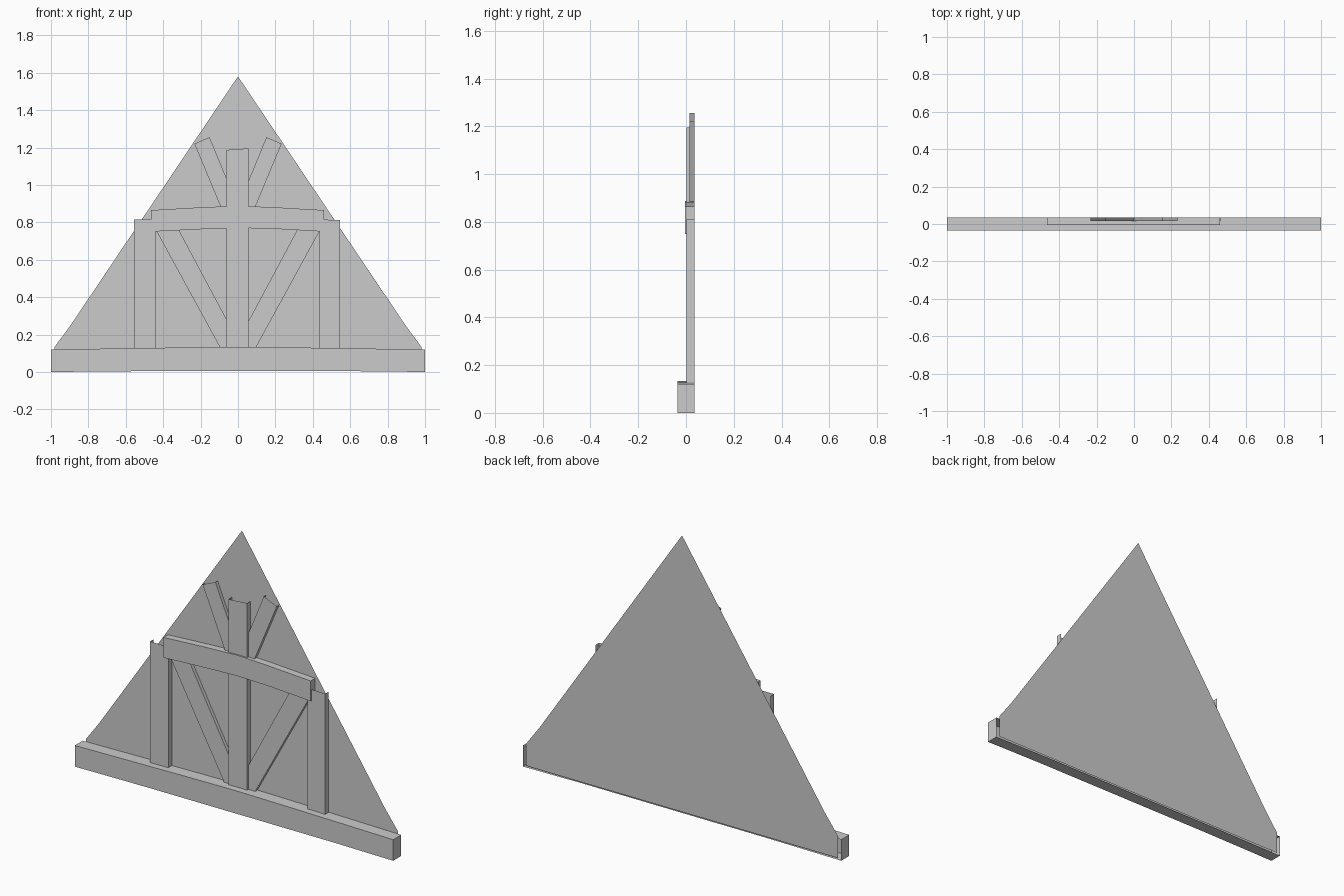
import bpy

if "Cube" in bpy.data.objects:
    bpy.data.objects.remove(bpy.data.objects["Cube"])

BACK = 0.035  # plane the timbers are fixed to

mat = bpy.data.materials.new("plain grey")
mat.diffuse_color = (0.6, 0.6, 0.6, 1)
mat.use_nodes = True
mat.node_tree.nodes["Principled BSDF"].inputs["Base Color"].default_value = mat.diffuse_color


def timber(name, outline, front, open_edges=(), walls=True):
    """Front outline (x, z), counter-clockwise, with side walls running to the back plane."""
    n = len(outline)
    verts = [(x, front, z) for x, z in outline]
    faces = [list(range(n))]
    if walls:
        verts += [(x, BACK, z) for x, z in outline]
        for i in range(n):
            if i not in open_edges:
                j = (i + 1) % n
                faces.append([i, i + n, j + n, j])
    mesh = bpy.data.meshes.new(name)
    mesh.from_pydata(verts, [], faces)
    mesh.materials.append(mat)
    obj = bpy.data.objects.new(name, mesh)
    bpy.context.collection.objects.link(obj)
    return obj


def post(name, x0, x1, top0, top1):
    # hollow post: bottom and top ends are open
    timber(name, [(x0, 0.1), (x1, 0.1), (x1, top1), (x0, top0)], 0.003, (0, 2))


def brace_pair(name, outline):
    # left brace and its mirror image, ends open
    timber(name + "_left", outline, 0.015, (0, 2))
    timber(name + "_right", [(-x, z) for x, z in (outline[1], outline[0], outline[3], outline[2])],
           0.015, (0, 2))


# gable wall: a single thin sheet with flared eaves
timber("gable_panel", [(-0.98, 0.01), (0.98, 0.01), (0.98, 0.135), (0.895, 0.25),
                       (0, 1.58), (-0.895, 0.25), (-0.98, 0.135)], BACK + 0.0005, walls=False)

# bottom beam, slightly bowed
timber("sill_beam", [(-1, 0), (-0.54, 0.004), (0.63, 0.004), (1, 0), (1, 0.12), (0.35, 0.13),
                     (0, 0.134), (-0.35, 0.13), (-1, 0.12)], -0.036)

# cross beam, arched
timber("collar_beam", [(-0.465, 0.75), (-0.2, 0.763), (0, 0.77), (0.2, 0.765), (0.46, 0.75),
                       (0.46, 0.865), (0.2, 0.88), (0, 0.888), (-0.2, 0.88), (-0.465, 0.865)], -0.005)

# uprights
post("left_post", -0.555, -0.44, 0.815, 0.815)
post("right_post", 0.435, 0.545, 0.815, 0.812)
post("king_post", -0.062, 0.055, 1.187, 1.195)

# diagonal braces below and above the cross beam
brace_pair("lower_brace", [(-0.082, 0.105), (0.033, 0.105), (-0.338, 0.8), (-0.462, 0.8)])
brace_pair("upper_brace", [(-0.075, 0.84), (0.015, 0.85), (-0.152, 1.255), (-0.233, 1.22)])
